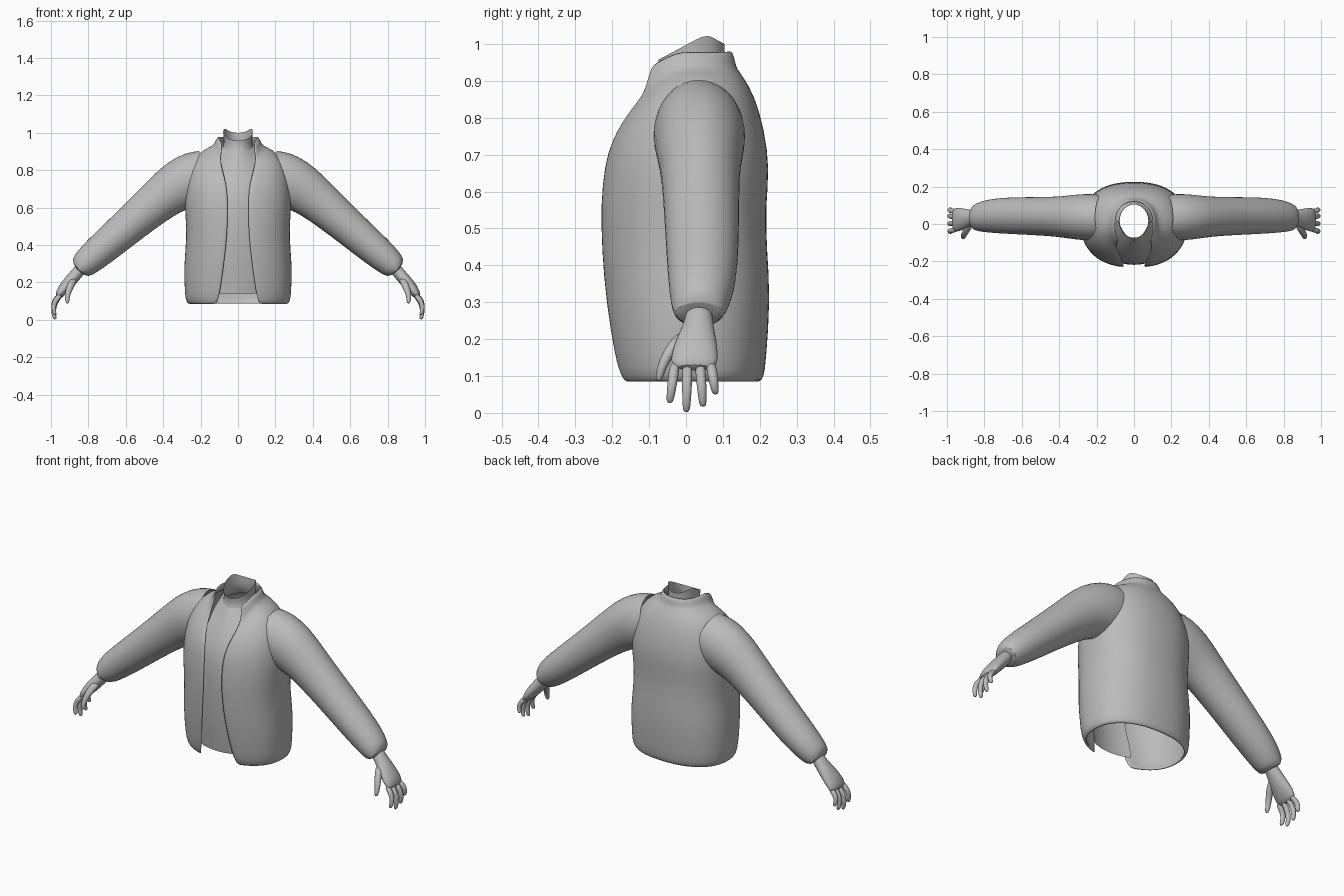
import bpy, bmesh
from math import sin, cos, pi, asin
from mathutils import Vector

if "Cube" in bpy.data.objects:
    bpy.data.objects.remove(bpy.data.objects["Cube"])

GREY = (0.5, 0.5, 0.5, 1)
grey = bpy.data.materials.new("plain grey")
grey.use_nodes = True
grey.diffuse_color = GREY
grey.node_tree.nodes["Principled BSDF"].inputs["Base Color"].default_value = GREY


def loft(name, rings, closed=True, caps=False, mirror=False, thick=0, levels=1):
    """Skin a list of point rings into one smooth object."""
    bm = bmesh.new()
    rows = [[bm.verts.new(p) for p in ring] for ring in rings]
    n = len(rows[0])
    for a, b in zip(rows, rows[1:]):
        for i in range(n if closed else n - 1):
            j = (i + 1) % n
            bm.faces.new((a[i], a[j], b[j], b[i]))
    if caps:
        bm.faces.new(rows[0])
        bm.faces.new(rows[-1])
    bmesh.ops.recalc_face_normals(bm, faces=bm.faces)
    mesh = bpy.data.meshes.new(name)
    bm.to_mesh(mesh)
    bm.free()
    mesh.materials.append(grey)
    ob = bpy.data.objects.new(name, mesh)
    bpy.context.collection.objects.link(ob)
    if mirror:
        mod = ob.modifiers.new("Mirror", "MIRROR")
        mod.use_clip = True
        mod.merge_threshold = 0.002
    if thick:
        mod = ob.modifiers.new("Thickness", "SOLIDIFY")
        mod.thickness = thick
        mod.offset = -1
    mod = ob.modifiers.new("Smooth", "SUBSURF")
    mod.levels = mod.render_levels = levels
    bpy.ops.object.select_all(action="DESELECT")
    ob.select_set(True)
    bpy.context.view_layer.objects.active = ob
    bpy.ops.object.shade_smooth_by_angle(angle=1.0)
    return ob


def limb(name, stations, sides=16, caps=False, levels=1):
    """Tube through (x, y, z, radius, y radius), mirrored to both sides."""
    rings = []
    for i, (x, y, z, r, ry) in enumerate(stations):
        p, q = stations[max(i - 1, 0)], stations[min(i + 1, len(stations) - 1)]
        d = Vector((q[0] - p[0], 0, q[2] - p[2])).normalized()
        u = Vector((-d.z, 0, d.x))
        rings.append([Vector((x, y, z)) + u * r * cos(t) + Vector((0, ry * sin(t), 0))
                      for t in (2 * pi * k / sides for k in range(sides))])
    return loft(name, rings, caps=caps, mirror=True, levels=levels)


# Jacket body with standing collar: half width, front y, back y, front z, back z, opening
BODY = [
    (.262, -.178, .198, .080, .082, .115), (.278, -.190, .212, .100, .095, .108),
    (.286, -.203, .217, .150, .140, .095), (.290, -.224, .230, .300, .310, .074),
    (.274, -.234, .220, .440, .440, .058), (.282, -.236, .216, .570, .560, .053),
    (.288, -.226, .228, .670, .660, .055), (.276, -.208, .213, .735, .770, .064),
    (.240, -.182, .186, .785, .860, .078), (.185, -.160, .155, .815, .912, .088),
    (.132, -.153, .138, .830, .932, .094), (.124, -.148, .134, .860, .950, .094),
    (.108, -.142, .126, .910, .982, .088),
]
STEPS = 18
EXP = 2 / 2.3


def body_ring(a, yf, yb, zf, zb, w):
    t0 = asin((w / a) ** (1 / EXP))
    ring = []
    for k in range(STEPS + 1):
        t = t0 + (pi - t0) * k / STEPS
        c = cos(t)
        x = a * max(sin(t), 0) ** EXP if k < STEPS else 0
        side = 1 if c > 0 else -1
        y = (yf + yb) / 2 - (yb - yf) / 2 * side * abs(c) ** EXP
        ring.append((x, y, zb - (zb - zf) * max(c, 0) ** 1.3))
    return ring


loft("jacket_body", [body_ring(*row) for row in BODY], closed=False, mirror=True, thick=.012)

# Sleeves, ending in a cuff folded inwards
limb("sleeves", [
    (.17, .035, .775, .135, .120), (.23, .036, .757, .148, .128), (.31, .037, .722, .140, .122),
    (.38, .038, .675, .124, .112), (.45, .040, .618, .113, .106), (.57, .043, .515, .100, .102),
    (.70, .045, .402, .091, .098), (.79, .042, .326, .082, .088), (.83, .037, .289, .071, .077),
    (.855, .035, .266, .055, .065), (.857, .035, .264, .042, .050), (.835, .035, .283, .036, .042),
], sides=20)

# Shirt front behind the jacket opening: z, y, half width, curve back, rise at the sides
SHIRT = [
    (.140, -.188, .125, .03, 0), (.300, -.209, .105, .02, 0), (.450, -.218, .090, .015, 0),
    (.580, -.219, .085, .015, 0), (.680, -.208, .090, .015, 0), (.750, -.182, .100, .02, 0),
    (.820, -.143, .108, .05, .02), (.865, -.113, .106, .09, .03), (.890, -.098, .098, .11, .035),
    (.905, -.086, .088, .11, .03),
]
loft("shirt_front", [[(hw * s, y + k * s * s, z + rise * s * s)
                      for s in (i / 6 - 1 for i in range(13))]
                     for z, y, hw, k, rise in SHIRT], closed=False)


# Neck: open tube flaring into the collar, with a slanting top edge
def neck_ring(rx, yf, yb, height):
    ring = []
    for k in range(24):
        t = 2 * pi * k / 24
        y = (yf + yb) / 2 - (yb - yf) / 2 * cos(t)
        ring.append((rx * sin(t), y, height(y)))
    return ring


def neck_top(y):
    return .957 + .07 * (y + .075) / .13 if y < .055 else 1.027 - .55 * (y - .055)


loft("neck", [
    neck_ring(.112, -.100, .122, lambda y: .885 + .15 * y),
    neck_ring(.088, -.088, .112, lambda y: .905 + .2 * y),
    neck_ring(.074, -.072, .104, lambda y: .935 + .25 * y),
    neck_ring(.080, -.076, .106, neck_top),
], closed=True)

# Hands: palm, four curled fingers and a thumb
limb("palms", [
    (.825, .035, .293, .032, .036), (.860, .035, .250, .033, .038), (.890, .030, .215, .034, .050),
    (.925, .025, .175, .032, .062), (.952, .022, .140, .026, .066), (.966, .022, .118, .014, .056),
], caps=True)

FINGERS = {"index": (-.030, -.044, .028), "middle": (.004, .001, .003),
           "ring": (.038, .046, .018), "little": (.067, .080, .052)}
for label, (y0, y1, tip) in FINGERS.items():
    drop = .135 - tip
    path = [(.945, 0, .013), (.970, .22, .015), (.986, .5, .014), (.985, .8, .012),
            (.979, .97, .010), (.977, 1, .005)]
    limb(label + "_fingers", [(x, y0 + (y1 - y0) * f, .135 - drop * f, r, r)
                              for x, f, r in path], sides=10, caps=True)

limb("thumbs", [
    (.872, .010, .225, .020, .022), (.893, -.028, .188, .021, .024), (.908, -.054, .150, .017, .017),
    (.914, -.068, .115, .014, .013), (.912, -.073, .092, .010, .010), (.911, -.074, .087, .005, .005),
], sides=10, caps=True)
